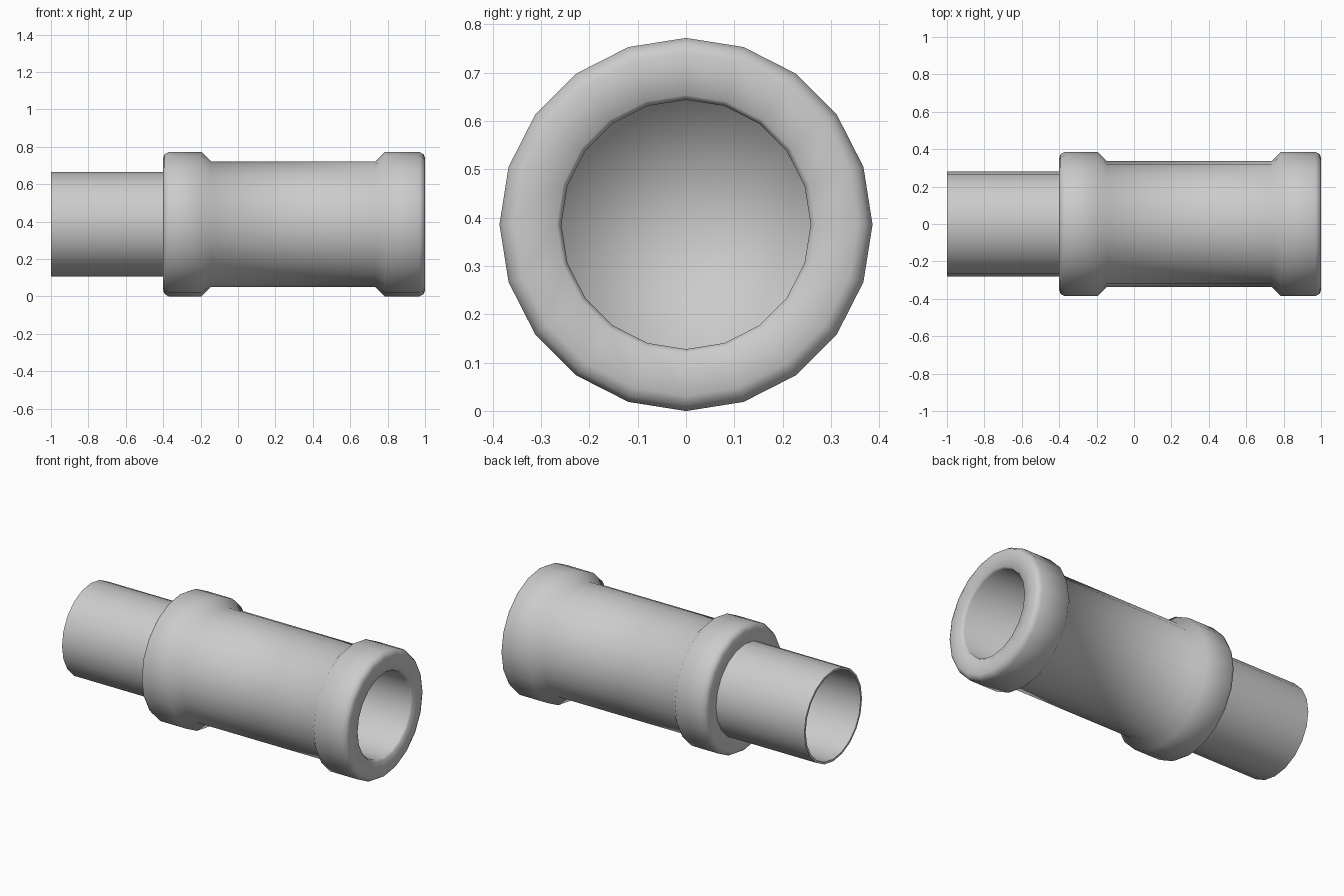
import bpy, bmesh, math

if "Cube" in bpy.data.objects:
    bpy.data.objects.remove(bpy.data.objects["Cube"])

SIDES = 20
R = 0.386          # largest radius, also the height of the axis


def lathe(name, profile, angle):
    """Revolve (x, radius) points around the horizontal axis."""
    bm = bmesh.new()
    rings = []
    for x, r in profile:
        if r == 0:
            rings.append([bm.verts.new((x, 0, R))])
        else:
            rings.append([bm.verts.new((x, r * math.sin(a), R + r * math.cos(a)))
                          for a in (2 * math.pi * i / SIDES for i in range(SIDES))])
    for a, b in zip(rings, rings[1:]):
        for i in range(SIDES):
            j = (i + 1) % SIDES
            if len(b) == 1:
                bm.faces.new((a[i], a[j], b[0]))
            else:
                bm.faces.new((a[i], a[j], b[j], b[i]))
    bmesh.ops.recalc_face_normals(bm, faces=bm.faces)
    # Open profiles: make sure the outer skin faces outwards
    bm.faces.ensure_lookup_table()
    outer = max(bm.faces, key=lambda f: f.calc_center_median().z)
    if outer.normal.z < 0:
        bmesh.ops.reverse_faces(bm, faces=bm.faces)
    mesh = bpy.data.meshes.new(name)
    bm.to_mesh(mesh)
    bm.free()
    obj = bpy.data.objects.new(name, mesh)
    bpy.context.collection.objects.link(obj)
    bpy.ops.object.select_all(action='DESELECT')
    obj.select_set(True)
    bpy.context.view_layer.objects.active = obj
    bpy.ops.object.shade_smooth_by_angle(angle=math.radians(angle))
    return obj


# Wide sleeve with a collar at each end and a blind bore on the right
lathe("sleeve", [
    (-0.40, 0.275), (-0.40, 0.355), (-0.392, 0.374), (-0.37, R),
    (-0.195, R), (-0.145, 0.336), (0.735, 0.336), (0.785, R),
    (0.97, R), (0.992, 0.374), (1.00, 0.355),
    (1.00, 0.268), (0.985, 0.258), (-0.36, 0.258), (-0.36, 0)], 100)

# Narrow thin-walled pipe on the left
lathe("pipe", [
    (-0.38, 0.28), (-1.00, 0.28), (-1.00, 0.267), (-0.38, 0.267), (-0.38, 0)], 50)
